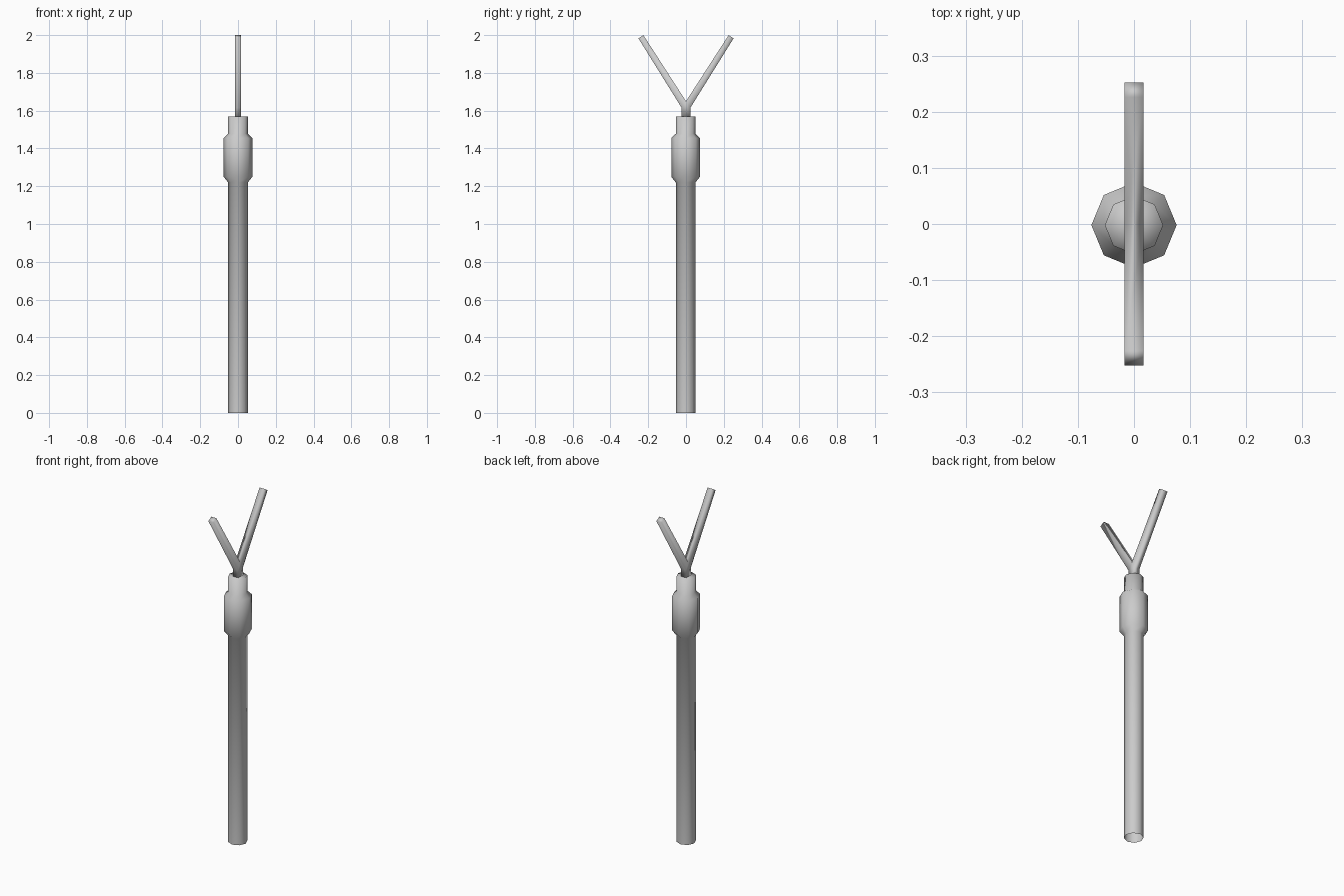
import bpy, bmesh, math
from mathutils import Vector

cube = bpy.data.objects.get("Cube")
if cube:
    bpy.data.objects.remove(cube, do_unlink=True)

grey = bpy.data.materials.new("plain grey")
grey.use_nodes = True
colour = (0.6, 0.6, 0.6, 1)
grey.diffuse_color = colour
grey.node_tree.nodes["Principled BSDF"].inputs["Base Color"].default_value = colour


def finish(name, bm):
    """Turn a bmesh into a smooth-shaded object."""
    bmesh.ops.recalc_face_normals(bm, faces=bm.faces[:])
    for face in bm.faces:
        face.smooth = True
    mesh = bpy.data.meshes.new(name)
    bm.to_mesh(mesh)
    bm.free()
    mesh.materials.append(grey)
    obj = bpy.data.objects.new(name, mesh)
    bpy.context.collection.objects.link(obj)
    return obj


# Eight-sided pole with a swollen collar, open at the bottom
SIDES = 8
CENTRE_Y = -0.002
profile = [(0.052, 0), (0.052, 1.22), (0.076, 1.25), (0.076, 1.455),
           (0.052, 1.478), (0.052, 1.57)]
bm = bmesh.new()
rings = []
for radius, z in profile:
    angles = [math.tau * i / SIDES for i in range(SIDES)]
    rings.append([bm.verts.new((radius * math.cos(a), radius * math.sin(a) + CENTRE_Y, z))
                  for a in angles])
for low, high in zip(rings, rings[1:]):
    for i in range(SIDES):
        j = (i + 1) % SIDES
        bm.faces.new((low[i], low[j], high[j], high[i]))
hub = bm.verts.new((0, CENTRE_Y, profile[-1][1]))
for i in range(SIDES):
    bm.faces.new((rings[-1][i], rings[-1][(i + 1) % SIDES], hub))
finish("pole_and_collar", bm)

# Y-shaped fork: flat outline in the y-z plane, extruded across x
HALF_WIDTH = 0.017
bm = bmesh.new()


def point(y, z):
    return bm.verts.new((-HALF_WIDTH, y, z))


crotch = point(0, 1.65)
stem = {}
for side in (-1, 1):
    foot = point(side * 0.023, 1.565)
    shoulder = point(side * 0.023, 1.615)
    outer_tip = point(side * 0.252, 1.983)
    inner_tip = point(side * 0.226, 2.0)
    bm.faces.new((shoulder, outer_tip, inner_tip, crotch))
    stem[side] = (foot, shoulder)
bm.faces.new((stem[-1][0], stem[1][0], stem[1][1], crotch, stem[-1][1]))
bmesh.ops.recalc_face_normals(bm, faces=bm.faces[:])
extruded = bmesh.ops.extrude_face_region(bm, geom=bm.faces[:], use_keep_orig=True)
moved = [g for g in extruded["geom"] if isinstance(g, bmesh.types.BMVert)]
bmesh.ops.translate(bm, verts=moved, vec=Vector((2 * HALF_WIDTH, 0, 0)))
finish("fork", bm)
